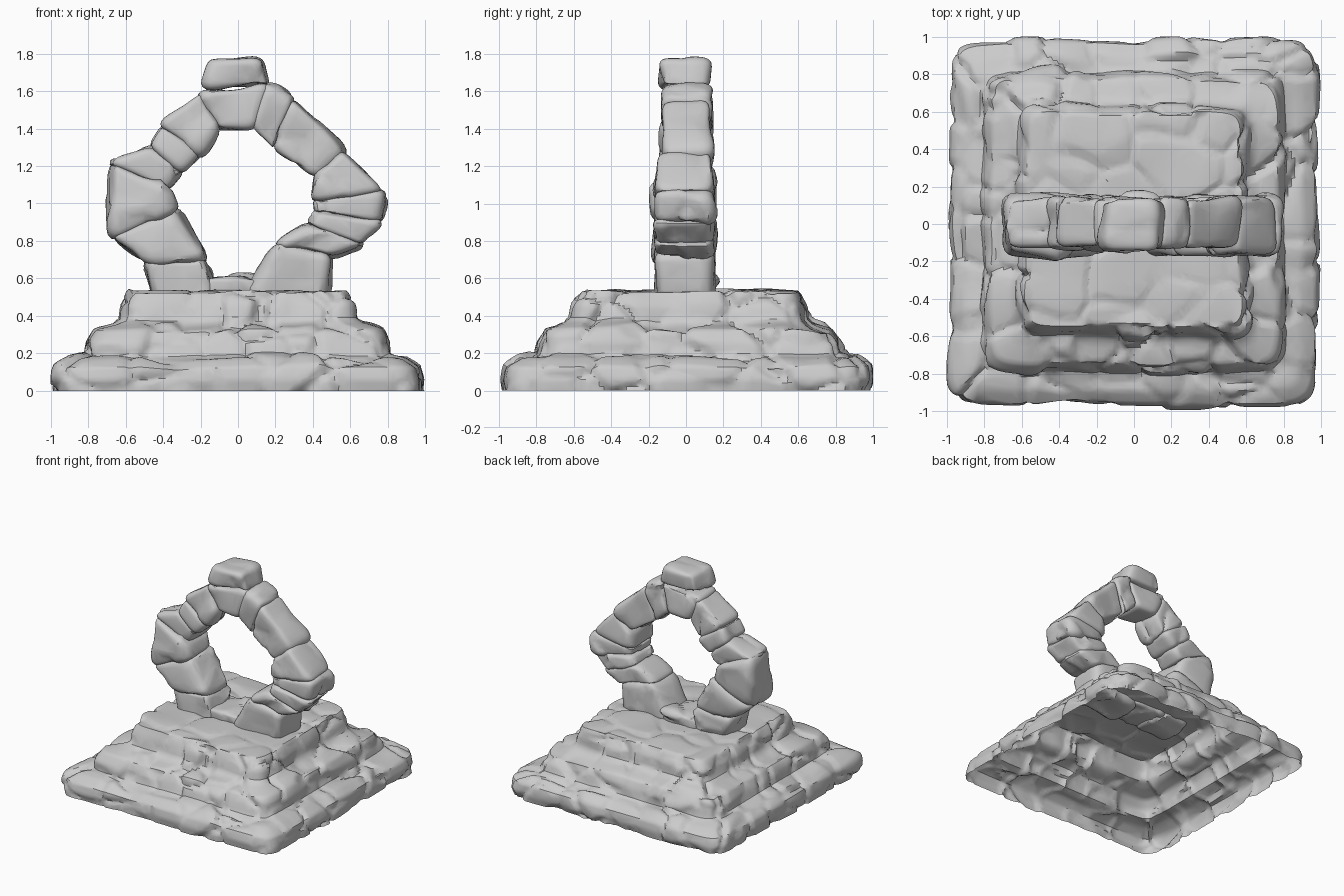
import bpy, bmesh, math
from mathutils import Vector, noise

cube = bpy.data.objects.get("Cube")
if cube:
    bpy.data.objects.remove(cube)

stone = bpy.data.materials.new("grey stone")
stone.use_nodes = True
stone.diffuse_color = (0.6, 0.6, 0.6, 1)
stone.node_tree.nodes["Principled BSDF"].inputs["Base Color"].default_value = (0.6, 0.6, 0.6, 1)


def finish(bm, name, keep):
    """Turn a bmesh into a chipped, sharp-edged stone object."""
    mesh = bpy.data.meshes.new(name)
    bm.to_mesh(mesh)
    bm.free()
    mesh.materials.append(stone)
    obj = bpy.data.objects.new(name, mesh)
    bpy.context.collection.objects.link(obj)
    chips = obj.modifiers.new("chips", "DECIMATE")
    chips.ratio = keep
    bpy.ops.object.select_all(action="DESELECT")
    obj.select_set(True)
    bpy.context.view_layer.objects.active = obj
    bpy.ops.object.modifier_apply(modifier="chips")
    bpy.ops.object.shade_smooth_by_angle(angle=math.radians(35))


def cracks(p, scale, width, depth, lump):
    """Offset for irregular masonry: grooves that come and go between uneven cells."""
    q = p * scale
    q += noise.noise_vector(q * 0.8) * 0.25
    dist, pts = noise.voronoi(q)
    groove = max(0, 1 - (dist[1] - dist[0]) / width)
    strength = min(1, max(0.1, 0.7 + noise.noise(p * 4)))
    return lump * noise.noise(pts[0] * 7.3) * (1 - groove) - depth * groove * strength


# Stepped base: an open-bottomed shell of rounded square rings
profile = [(.975, 0), (.985, .06), (.97, .13), (.9, .175), (.81, .195), (.8, .26),
           (.765, .325), (.66, .355), (.625, .38), (.615, .46), (.575, .53), (.4, .54), (.01, .54)]
SIDE = 80
step = 0.02
levels = []
for (r0, z0), (r1, z1) in zip(profile, profile[1:]):
    n = max(1, round(math.hypot(r1 - r0, z1 - z0) / step))
    levels += [(r0 + (r1 - r0) * i / n, z0 + (z1 - z0) * i / n) for i in range(n)]
levels.append(profile[-1])

square = []
for k in range(4):
    for i in range(SIDE):
        t = 2 * i / SIDE - 1
        p = Vector((t, -1, 0)) / (abs(t) ** 14 + 1) ** (1 / 14)
        for _ in range(k):
            p = Vector((-p.y, p.x, 0))
        square.append(p)

bm = bmesh.new()
rings = []
for r, z in levels:
    shift = 0.025 * min(1, z / 0.5)
    rings.append([bm.verts.new((p.x * r, p.y * r + shift, z)) for p in square])
for a, b in zip(rings, rings[1:]):
    for i in range(len(a)):
        j = (i + 1) % len(a)
        bm.faces.new((a[i], a[j], b[j], b[i]))
bm.faces.new(rings[-1])
bm.normal_update()
offsets = []
for v in bm.verts:
    top = v.co.z > 0.53
    d = cracks(v.co, 2.8 if top else 3.8, 0.16, 0.022 if top else 0.038, 0.015 if top else 0.03)
    d += 0.03 * noise.noise(v.co * 3.5) * (0.3 if top else 1)
    offsets.append(v.normal * d)
for v, d in zip(bm.verts, offsets):
    v.co += d
bmesh.ops.smooth_vert(bm, verts=[v for ring in rings[1:] for v in ring], factor=0.5,
                      use_axis_x=True, use_axis_y=True, use_axis_z=True)
for v in bm.verts:
    v.co.x = max(-1, min(1, v.co.x))
    v.co.y = max(-1, min(1, v.co.y))
    v.co.z = max(0, v.co.z)
for v in rings[0]:
    v.co.z = 0
finish(bm, "stepped_base", 0.4)


def block(name, quad, y0, y1, seed):
    """Rounded stone filling a quad in the xz plane: outer a, outer b, inner b, inner a."""
    a, b, c, d = [Vector((x, 0, z)) for x, z in quad]
    bm = bmesh.new()
    bmesh.ops.create_cube(bm, size=2)
    bmesh.ops.subdivide_edges(bm, edges=bm.edges[:], cuts=11, use_grid_fill=True)
    for v in bm.verts:
        # Blend the cube to a rounded block, slightly overlapping its neighbours
        p = v.co / sum(abs(x) ** 6 for x in v.co) ** (1 / 6)
        s, t = (p.x * 1.12 + 1) / 2, (p.z * 1.03 + 1) / 2
        q = (d.lerp(c, s)).lerp(a.lerp(b, s), t)
        q.y = y0 + (y1 - y0) * (p.y + 1) / 2
        v.co = q
    bmesh.ops.recalc_face_normals(bm, faces=bm.faces[:])
    bm.normal_update()
    key = Vector((seed * 3.7, seed * 1.9, seed * 5.3))
    moves = [v.normal * (0.03 * noise.noise(v.co * 4 + key)
                         + cracks(v.co + key, 2.6, 0.12, 0.015, 0.02))
             for v in bm.verts]
    for v, m in zip(bm.verts, moves):
        v.co += m
    finish(bm, name, 0.4)


# Ring of stones: joints as (outer x, outer z, inner x, inner z)
joints = [(-.45, .5, -.13, .5), (-.49, .69, -.17, .7), (-.68, .82, -.32, .97),
          (-.68, 1.22, -.37, 1.07), (-.47, 1.31, -.3, 1.17), (-.42, 1.43, -.2, 1.26),
          (-.2, 1.6, -.11, 1.39), (.15, 1.64, .08, 1.4), (.3, 1.57, .19, 1.28),
          (.57, 1.29, .41, 1.14), (.78, 1.07, .4, 1.02), (.77, .9, .41, .95),
          (.66, .78, .37, .89), (.5, .72, .2, .78), (.49, .5, .05, .5)]
# The model's left is +x
names = ["right_foot", "right_lower", "right_side", "right_shoulder", "right_wedge",
         "right_upper", "crown", "left_upper", "left_shoulder", "left_side",
         "left_elbow", "left_lower", "left_haunch", "left_foot"]
for i, (p, q) in enumerate(zip(joints, joints[1:])):
    front = -0.17 if p[1] + q[1] < 2.4 else -0.13
    block(names[i] + "_stone", [p[:2], q[:2], q[2:], p[2:]], front, 0.145, i + 1)

# Capstone on top and sill between the feet
block("capstone", [(-.14, 1.77), (.11, 1.77), (.16, 1.62), (-.17, 1.62)], -.14, .135, 21)
block("sill_stone", [(-.2, .61), (.12, .6), (.12, .5), (-.2, .5)], -.15, .15, 22)
